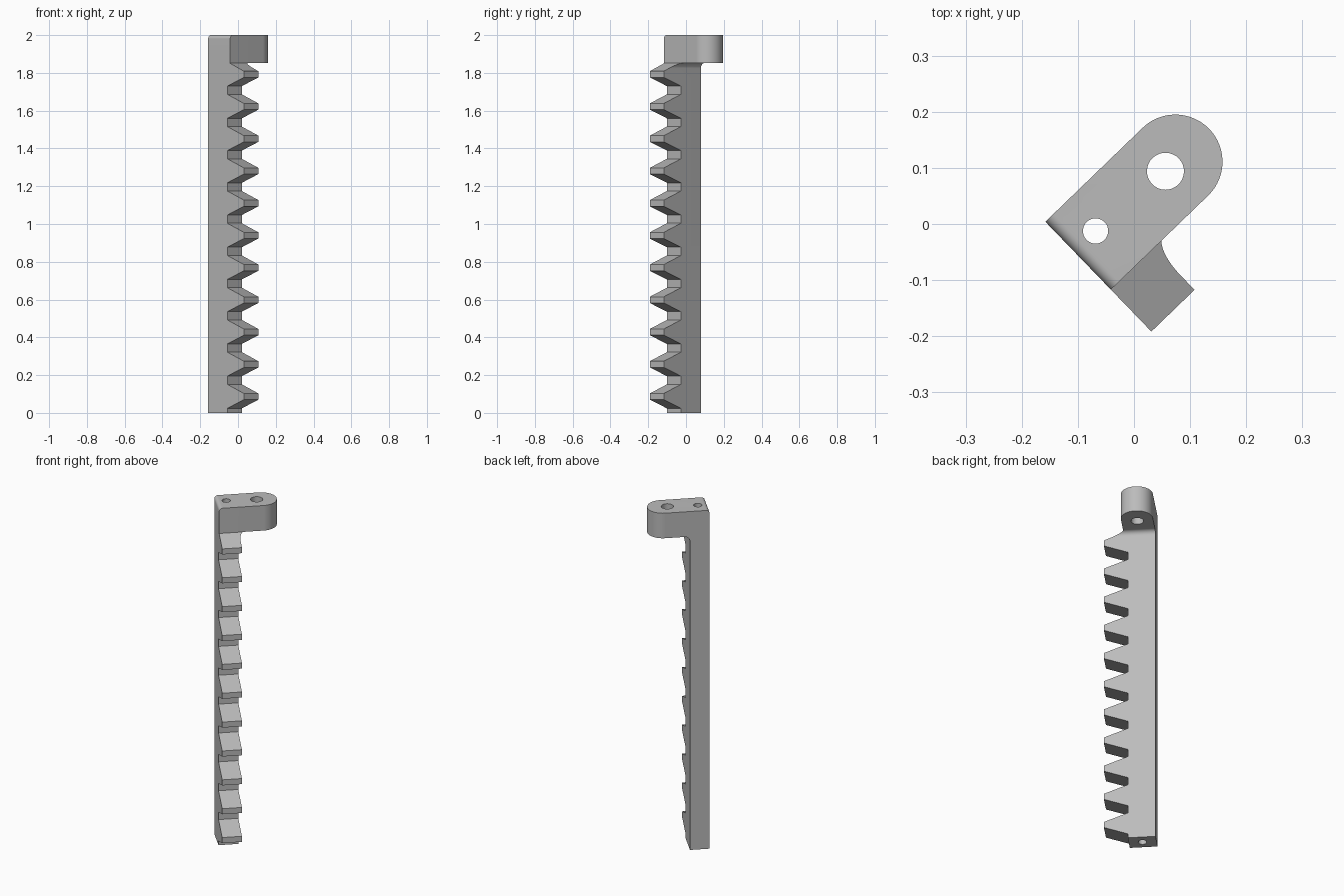
import bpy, bmesh, math
from mathutils import Matrix, Vector

cube = bpy.data.objects.get("Cube")
if cube:
    bpy.data.objects.remove(cube, do_unlink=True)

WIDTH, ROOT, TIP = 0.107, 0.146, 0.272      # rack width, tooth root and tip depth
ARM_DEPTH, ARM_BOTTOM, TOP = 0.168, 1.852, 2.0
PITCH, TEETH = 0.1706, 11
FILLET = 0.028
# Part frame: x along the arm, y towards the back, corner at the origin
FRAME = Matrix.Translation((-0.158, 0.004, 0)) @ Matrix.Rotation(math.radians(44), 4, "Z")

grey = bpy.data.materials.new("light grey")
grey.use_nodes = True
grey.diffuse_color = (0.5, 0.5, 0.5, 1)
grey.node_tree.nodes["Principled BSDF"].inputs["Base Color"].default_value = (0.5, 0.5, 0.5, 1)


def prism(name, profile, sweep, place, rounding=None):
    """Extrude a 2D profile, placed in 3D by a function, along the sweep vector."""
    bm = bmesh.new()
    face = bm.faces.new([bm.verts.new(place(a, b)) for a, b in profile])
    out = bmesh.ops.extrude_face_region(bm, geom=[face], use_keep_orig=True)
    verts = [g for g in out["geom"] if isinstance(g, bmesh.types.BMVert)]
    bmesh.ops.translate(bm, verts=verts, vec=Vector(sweep))
    bmesh.ops.recalc_face_normals(bm, faces=bm.faces)
    if rounding:
        edges = [e for e in bm.edges if all(v.co.x < 1e-5 and v.co.z > TOP - 1e-5 for v in e.verts)]
        bmesh.ops.bevel(bm, geom=edges, offset=rounding, segments=8, profile=0.5, affect="EDGES")
    mesh = bpy.data.meshes.new(name)
    bm.to_mesh(mesh)
    bm.free()
    mesh.materials.append(grey)
    obj = bpy.data.objects.new(name, mesh)
    obj.matrix_world = FRAME
    bpy.context.collection.objects.link(obj)
    return obj


def combine(target, other, operation):
    mod = target.modifiers.new(operation.lower(), "BOOLEAN")
    mod.operation, mod.object, mod.solver = operation, other, "EXACT"
    bpy.context.view_layer.objects.active = target
    bpy.ops.object.modifier_apply(modifier=mod.name)
    bpy.data.objects.remove(other, do_unlink=True)


def arc(cx, cy, r, start, end, n):
    angles = [math.radians(start + (end - start) * i / n) for i in range(n + 1)]
    return [(cx + r * math.cos(a), cy + r * math.sin(a)) for a in angles]


# Toothed rack: side profile of depth and height, swept across its width
side = [(0, 0), (ROOT, 0)]
for i in range(TEETH):
    mid = 0.0865 + i * PITCH
    side += [(ROOT, mid - 0.0625), (TIP, mid - 0.0165), (TIP, mid + 0.0165)]
    if i < TEETH - 1:
        side.append((ROOT, mid + 0.0645))
side += [(ARM_DEPTH - 0.004, ARM_BOTTOM), (ARM_DEPTH - 0.004, 1.9), (0, 1.9)]
rack = prism("toothed_rack", side, (WIDTH + FILLET, 0, 0), lambda d, z: (0, -d, z))

# Trim the rack side, leaving a concave fillet below the arm
trim = [(WIDTH, -0.1)]
trim += arc(WIDTH + FILLET, ARM_BOTTOM - FILLET, FILLET, 180, 90, 12)
trim += [(0.3, ARM_BOTTOM), (0.3, -0.1)]
cutter = prism("side_trim", trim, (0, -0.6, 0), lambda x, z: (x, 0.2, z))
combine(rack, cutter, "DIFFERENCE")

# Round-ended mounting arm with a softened upper back edge
half = ARM_DEPTH / 2
outline = [(0, 0), (0, -ARM_DEPTH)] + arc(0.241, -half, half, -90, 90, 40)
arm = prism("mounting_arm", outline, (0, 0, TOP - ARM_BOTTOM),
            lambda x, y: (x, y, ARM_BOTTOM), rounding=0.02)
combine(rack, arm, "UNION")

# Long bore through the rack and wider hole through the arm
for name, x, y, r in (("rack_bore", 0.053, -0.074, 0.0225), ("arm_hole", 0.2165, -half, 0.033)):
    hole = prism(name, arc(x, y, r, 0, 348.75, 31), (0, 0, 2.4), lambda a, b: (a, b, -0.2))
    combine(rack, hole, "DIFFERENCE")

rack.name = "rack_with_arm"
bpy.ops.object.select_all(action="DESELECT")
rack.select_set(True)
bpy.context.view_layer.objects.active = rack
bpy.ops.object.shade_smooth_by_angle(angle=math.radians(20))
